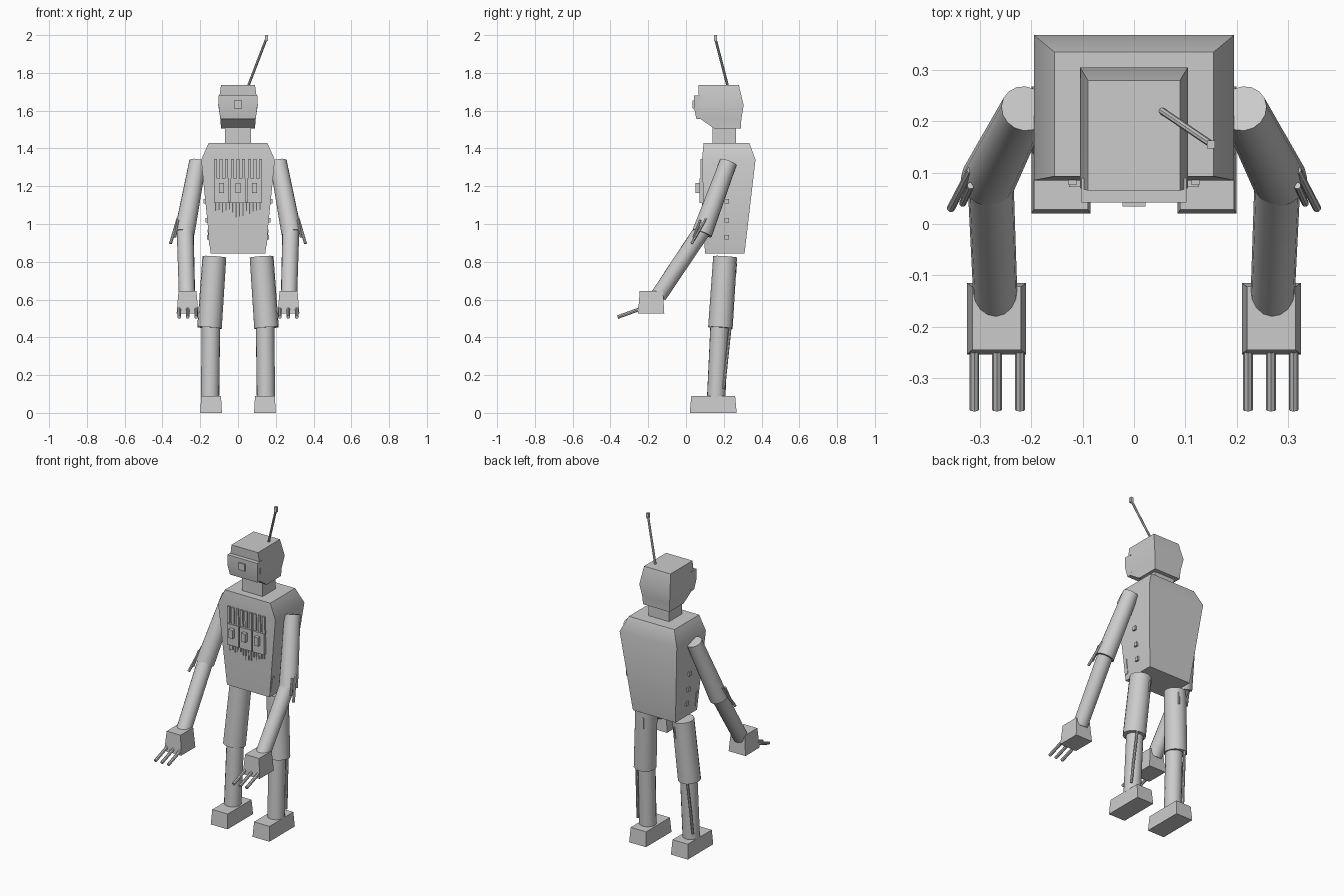
import bpy, bmesh, math, random
from mathutils import Vector

random.seed(4)


def finish(name, bm):
    bmesh.ops.recalc_face_normals(bm, faces=bm.faces)
    me = bpy.data.meshes.new(name)
    bm.to_mesh(me)
    bm.free()
    me.shade_smooth()
    me.set_sharp_from_angle(angle=math.radians(30))
    ob = bpy.data.objects.new(name, me)
    bpy.context.collection.objects.link(ob)
    return ob


def loft(name, *rings):
    """Block through rectangles (x0, x1, y0, y1, z) or (..., z_front, z_back)."""
    bm = bmesh.new()
    loops = []
    for r in rings:
        x0, x1, y0, y1, zf = r[:5]
        zb = r[-1]
        loops.append([bm.verts.new(p) for p in
                      ((x0, y0, zf), (x1, y0, zf), (x1, y1, zb), (x0, y1, zb))])
    bm.faces.new(loops[0])
    bm.faces.new(loops[-1])
    for a, b in zip(loops, loops[1:]):
        for i in range(4):
            j = (i + 1) % 4
            bm.faces.new((a[i], a[j], b[j], b[i]))
    return finish(name, bm)


def box(name, x0, x1, y0, y1, z0, z1):
    return loft(name, (x0, x1, y0, y1, z0), (x0, x1, y0, y1, z1))


def rod(name, a, b, r1, r2=None, sides=16):
    """Capped cylinder or taper from point a to point b."""
    a, b = Vector(a), Vector(b)
    bm = bmesh.new()
    bmesh.ops.create_cone(bm, cap_ends=True, segments=sides, radius1=r1,
                          radius2=r1 if r2 is None else r2, depth=(b - a).length)
    ob = finish(name, bm)
    ob.rotation_mode = 'QUATERNION'
    ob.rotation_quaternion = (b - a).to_track_quat('Z', 'Y')
    ob.location = (a + b) / 2
    return ob


def chest_y(z):
    """Front surface of the torso at height z."""
    return 0.085 + 0.015 * (1.34 - z) / 0.495


# Torso, neck and head
loft("torso", (-0.145, 0.145, 0.10, 0.31, 0.845),
     (-0.195, 0.195, 0.085, 0.368, 1.34), (-0.155, 0.155, 0.093, 0.335, 1.43))
box("neck", -0.07, 0.07, 0.14, 0.265, 1.42, 1.52)
loft("head", (-0.09, 0.09, 0.15, 0.29, 1.505), (-0.093, 0.093, 0.078, 0.293, 1.555),
     (-0.105, 0.105, 0.07, 0.305, 1.63), (-0.09, 0.09, 0.065, 0.28, 1.735))

# Visor with a raised centre piece
loft("visor", (-0.094, 0.094, 0.055, 0.09, 1.555), (-0.102, 0.102, 0.042, 0.09, 1.62),
     (-0.102, 0.102, 0.042, 0.09, 1.68))
box("visor_sensor", -0.022, 0.022, 0.034, 0.05, 1.612, 1.655)

# Antenna
rod("antenna", (0.052, 0.222, 1.725), (0.148, 0.157, 1.975), 0.007, sides=8)
box("antenna_tip", 0.142, 0.158, 0.147, 0.163, 1.968, 2.0)

# Chest slats, control boxes and loose wires
for i in range(9):
    x = -0.12 + i * 0.03
    z0, z1 = 1.235, 1.343
    loft("chest_slat", (x - 0.008, x + 0.008, chest_y(z0) - 0.01, 0.12, z0),
         (x - 0.008, x + 0.008, chest_y(z1) - 0.009, 0.12, z1))
for i in range(3):
    x = -0.087 + i * 0.087
    box("control_box", x - 0.04, x + 0.04, 0.072, 0.12, 1.11, 1.24)
    box("control_button", x - 0.014, x + 0.014, 0.05, 0.08, 1.165, 1.217)
for i in range(14):
    x = -0.118 + i * 0.018
    z = 1.11 - random.uniform(0.03, 0.08)
    rod("chest_wire", (x, chest_y(1.12) - 0.003, 1.12), (x, chest_y(z) - 0.001, z), 0.004, sides=6)

for s in (-1, 1):
    def P(x, y, z):
        return (s * x, y, z)

    def X(x0, x1):
        return (s * x0, s * x1)

    # Side bolts and lower corner strip
    for z in (1.12, 1.02, 0.93):
        xs = 0.145 + 0.05 * (z - 0.845) / 0.495
        box("side_bolt", *X(xs - 0.02, xs + 0.01), 0.205, 0.227, z - 0.012, z + 0.012)
    loft("waist_strip", (*X(0.13, 0.151), 0.105, 0.125, 0.88), (*X(0.14, 0.162), 0.105, 0.125, 0.97))

    # Arm
    rod("upper_arm", P(0.213, 0.225, 1.328), P(0.284, 0.085, 0.95), 0.046, 0.054)
    rod("forearm", P(0.28, 0.095, 0.98), P(0.27, -0.145, 0.62), 0.045, 0.043)
    rod("elbow_spike_outer", P(0.318, 0.105, 1.03), P(0.357, 0.03, 0.897), 0.008, sides=8)
    rod("elbow_spike_inner", P(0.318, 0.075, 1.02), P(0.334, 0.04, 0.93), 0.007, sides=8)

    # Hand and fingers
    loft("hand", (*X(0.21, 0.325), -0.254, -0.115, 0.525), (*X(0.22, 0.315), -0.245, -0.122, 0.645))
    for x in (0.222, 0.267, 0.311):
        rod("finger", P(x, -0.235, 0.553), P(x, -0.362, 0.507), 0.0095, sides=8)

    # Leg
    rod("thigh", P(0.125, 0.207, 0.826), P(0.151, 0.182, 0.45), 0.063, 0.065)
    rod("shin", P(0.143, 0.178, 0.47), P(0.148, 0.16, 0.085), 0.049)
    rod("calf_rod", P(0.172, 0.234, 0.455), P(0.188, 0.2, 0.13), 0.008, sides=8)
    rod("thigh_rod", P(0.105, 0.265, 0.79), P(0.11, 0.26, 0.72), 0.005, sides=6)

    # Foot
    loft("foot", (*X(0.085, 0.2), 0.02, 0.268, 0), (*X(0.09, 0.195), 0.028, 0.26, 0.09))
